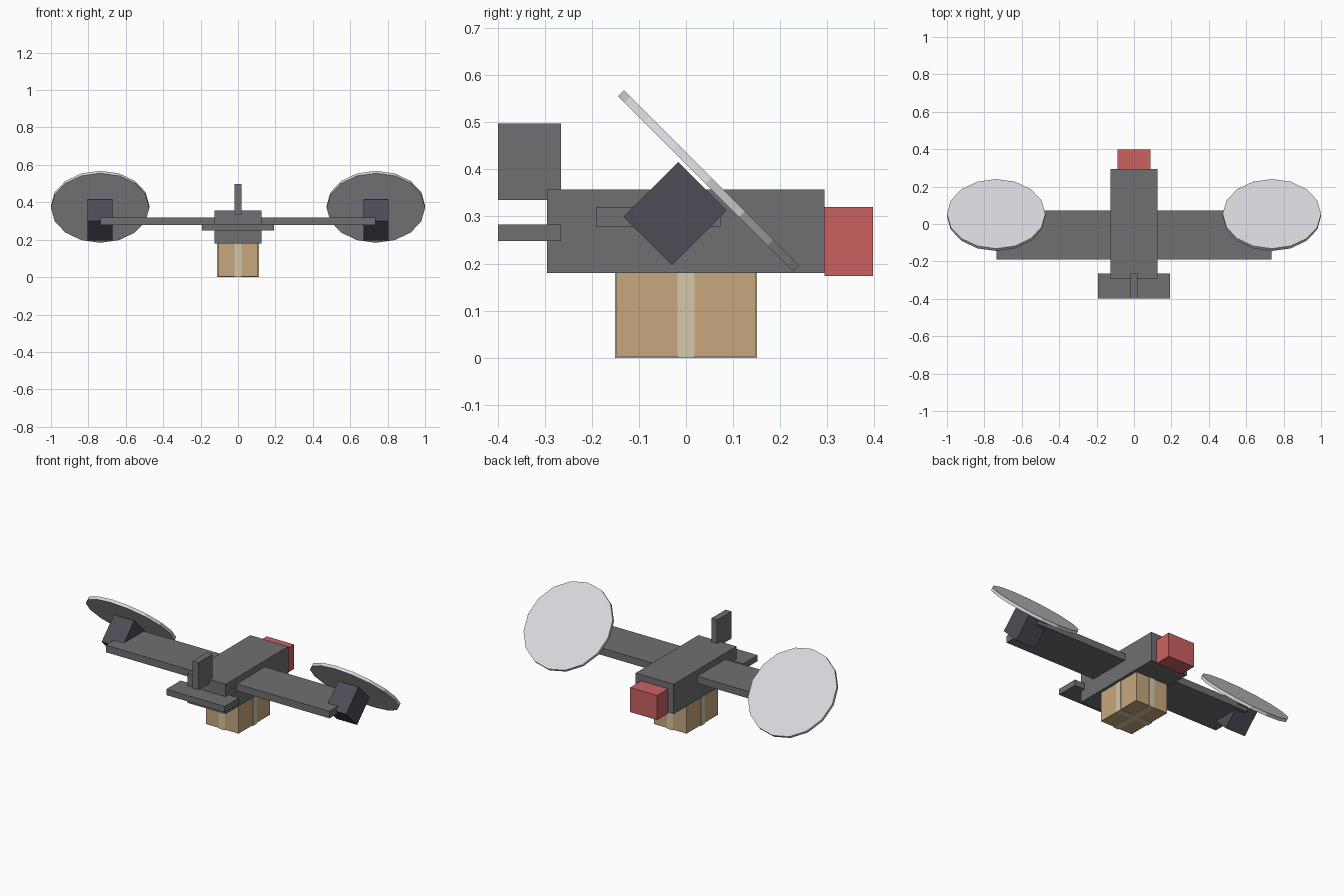
import bpy, bmesh
from math import radians
from mathutils import Matrix

if "Cube" in bpy.data.objects:
    bpy.data.objects.remove(bpy.data.objects["Cube"])


def material(name, r, g, b):
    m = bpy.data.materials.new(name)
    m.diffuse_color = (r, g, b, 1)
    m.use_nodes = True
    m.node_tree.nodes["Principled BSDF"].inputs["Base Color"].default_value = m.diffuse_color
    return m


HULL = material("hull_grey", 0.16, 0.16, 0.17)
MOTOR = material("motor_grey", 0.075, 0.075, 0.095)
DISC = material("disc_grey", 0.68, 0.69, 0.72)
RED = material("nose_red", 0.60, 0.12, 0.12)
CARD = material("cardboard", 0.57, 0.39, 0.21)
TAPE = material("tape", 0.66, 0.58, 0.40)


def add_object(name, bm, mat):
    mesh = bpy.data.meshes.new(name)
    bm.to_mesh(mesh)
    bm.free()
    mesh.materials.append(mat)
    ob = bpy.data.objects.new(name, mesh)
    bpy.context.collection.objects.link(ob)
    return ob


def box(name, half_x, y0, y1, z0, z1, mat):
    """Box symmetric about x = 0."""
    bm = bmesh.new()
    size = Matrix.Diagonal((2 * half_x, y1 - y0, z1 - z0, 1))
    bmesh.ops.create_cube(bm, size=1, matrix=Matrix.Translation((0, (y0 + y1) / 2, (z0 + z1) / 2)) @ size)
    return add_object(name, bm, mat)


# Airframe
box("fuselage", 0.125, -0.295, 0.294, 0.18, 0.357, HULL)
box("nose", 0.089, 0.294, 0.397, 0.174, 0.32, RED)
box("wing", 0.735, -0.191, 0.073, 0.278, 0.32, HULL)
box("tailplane", 0.192, -0.399, -0.265, 0.248, 0.283, HULL)
box("tail_fin", 0.019, -0.399, -0.265, 0.335, 0.497, HULL)

# Parcel with two crossing bands of tape
box("parcel", 0.108, -0.148, 0.148, 0.003, 0.18, CARD)
box("tape_lengthwise", 0.019, -0.151, 0.151, 0.0, 0.18, TAPE)
box("tape_crosswise", 0.111, -0.018, 0.018, 0.0, 0.18, TAPE)

# Tilted motors and rotor discs at the wing tips
tilt = Matrix.Rotation(radians(-45), 4, 'X')
for side, x in (("left", -0.737), ("right", 0.737)):
    bm = bmesh.new()
    bmesh.ops.create_cube(bm, size=1, matrix=Matrix.Translation((x, -0.023, 0.306)) @ tilt
                          @ Matrix.Diagonal((0.133, 0.146, 0.165, 1)))
    add_object("motor_" + side, bm, MOTOR)

    bm = bmesh.new()
    bmesh.ops.create_cone(bm, cap_ends=True, segments=16, radius1=0.263, radius2=0.263, depth=0.018,
                          matrix=Matrix.Translation((x, 0.048, 0.376)) @ tilt)
    add_object("rotor_disc_" + side, bm, DISC)
